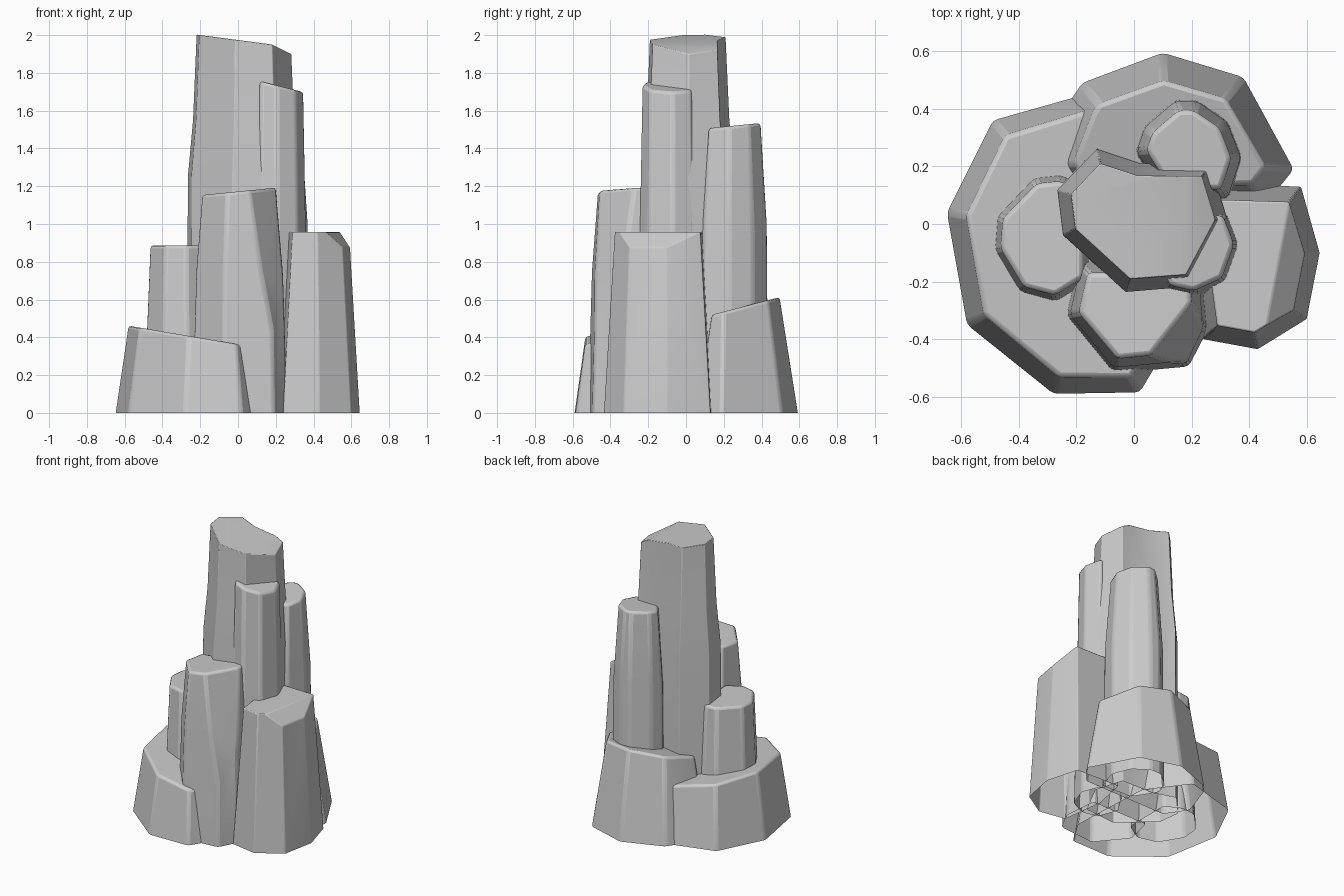
import bpy, bmesh
from mathutils import Vector

if "Cube" in bpy.data.objects:
    bpy.data.objects.remove(bpy.data.objects["Cube"])


def inset(points, d):
    """Mitred inward offset of a counter-clockwise outline."""
    out, n = [], len(points)
    for i in range(n):
        p, q, r = (Vector(points[(i + k) % n]) for k in (-1, 0, 1))
        a, b = (q - p).normalized(), (r - q).normalized()
        na, nb = Vector((-a.y, a.x)), Vector((-b.y, b.x))
        out.append(q + (na + nb) * d / (1 + na.dot(nb)))
    return out


def column(name, outline, levels, cuts, bevel=0.016):
    """Open-bottomed tapered prism, sliced by planes (point, normal)."""
    bm = bmesh.new()
    rings = [[bm.verts.new((p.x, p.y, z)) for p in inset(outline, d)] for z, d in levels]
    n = len(outline)
    for lo, hi in zip(rings, rings[1:]):
        for i in range(n):
            j = (i + 1) % n
            bm.faces.new((lo[i], lo[j], hi[j], hi[i]))
    bm.faces.new(rings[-1])
    for co, no in cuts:
        geom = bm.verts[:] + bm.edges[:] + bm.faces[:]
        res = bmesh.ops.bisect_plane(bm, geom=geom, dist=1e-5, plane_co=co,
                                     plane_no=Vector(no).normalized(), clear_outer=True)
        rim = [e for e in res["geom_cut"] if isinstance(e, bmesh.types.BMEdge)]
        if rim:
            # close an open chain (cut reaching the ground) or a loop alike
            bmesh.ops.contextual_create(bm, geom=rim)
    bmesh.ops.recalc_face_normals(bm, faces=bm.faces[:])
    me = bpy.data.meshes.new(name)
    bm.to_mesh(me)
    bm.free()
    ob = bpy.data.objects.new(name, me)
    bpy.context.collection.objects.link(ob)
    mod = ob.modifiers.new("worn_edges", 'BEVEL')
    mod.width, mod.segments = bevel, 2
    mod.limit_method, mod.angle_limit = 'ANGLE', 0.4
    bpy.ops.object.select_all(action='DESELECT')
    ob.select_set(True)
    bpy.context.view_layer.objects.active = ob
    bpy.ops.object.shade_smooth_by_angle(angle=0.5)


# Tallest central pillar
column("main_pillar",
       [(-.27, .12), (-.25, -.04), (-.03, -.24), (.21, -.22), (.33, .01), (.27, .21), (.02, .215), (-.13, .265)],
       [(0, 0), (1.25, .004), (1.55, .03), (2.1, .052)],
       [((-.2, 0, 2.0), (.13, 0, 1)), ((.18, 0, 1.95), (.5, 0, 1))])
# Slim pillars leaning on it
column("right_slim_pillar",
       [(.38, -.07), (.33, .06), (.15, .06), (.05, -.1), (.1, -.24), (.21, -.265), (.33, -.21)],
       [(0, 0), (1.85, .033)],
       [((.2, -.1, 1.735), (.25, 0, 1))])
column("back_slim_pillar",
       [(.38, .23), (.33, .36), (.22, .435), (.14, .435), (.03, .34), (0, .25), (.1, .09), (.33, .08)],
       [(0, 0), (1.0, .008), (1.6, .045)],
       [((.2, .25, 1.52), (0, -.1, 1))])
# Mid-height blocks
column("front_block",
       [(.26, -.36), (.24, -.12), (-.2, -.12), (-.245, -.32), (-.08, -.52), (.19, -.495)],
       [(0, 0), (.75, .02), (1.3, .06)],
       [((0, -.3, 1.172), (-.1, 0, 1)), ((.07, -.44, 1.19), (.15, -.119, .029))])
column("right_block",
       [(.645, -.1), (.58, .13), (.25, .14), (.2, -.1), (.24, -.4), (.43, -.435), (.6, -.33)],
       [(0, 0), (1.05, .06)],
       [((.4, 0, .958), (0, 0, 1)), ((.54, .08, .96), (.038, -.007, .039))])
column("left_block",
       [(-.49, -.09), (-.4, -.24), (-.27, -.275), (-.15, -.2), (-.15, .12), (-.25, .175), (-.35, .165), (-.48, .03)],
       [(0, -.01), (1.0, .03)],
       [((-.3, 0, .887), (0, 0, 1))])
# Broad low base blocks
column("left_base",
       [(-.65, .04), (-.58, -.35), (-.28, -.59), (.02, -.585), (.13, -.4), (.1, .2), (-.1, .47), (-.49, .36)],
       [(0, 0), (.6, .085)],
       [((-.57, 0, .46), (.17, 0, 1))])
column("back_base",
       [(.1, .595), (-.18, .49), (-.22, .43), (-.3, .2), (-.2, .05), (.45, .06), (.555, .19), (.38, .51)],
       [(0, 0), (.7, .105)],
       [((.1, .1, .51), (0, -.26, 1))])
